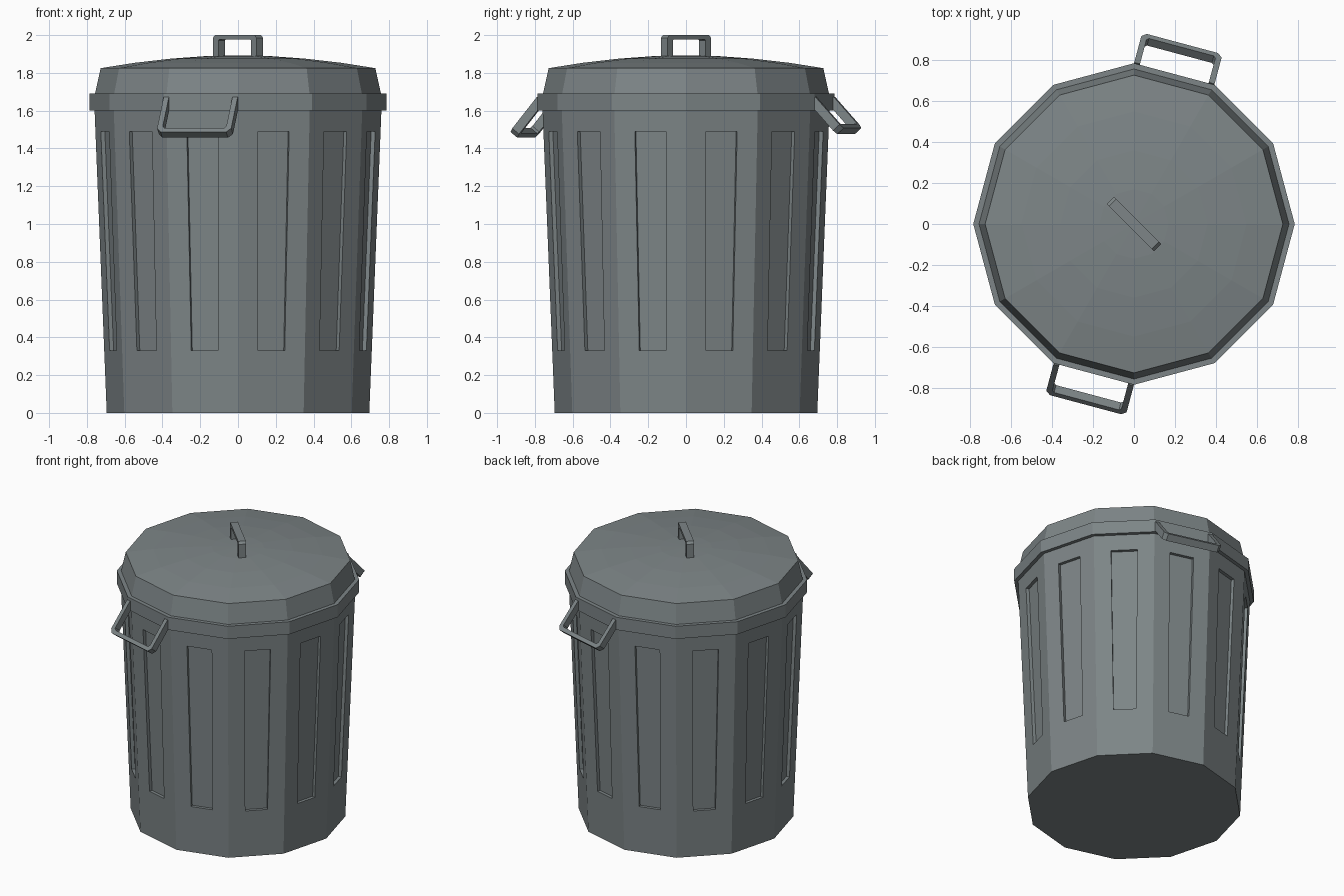
import bpy, bmesh, math
from mathutils import Vector

if "Cube" in bpy.data.objects:
    bpy.data.objects.remove(bpy.data.objects["Cube"])

N = 12
grey = bpy.data.materials.new("dull grey metal")
grey.diffuse_color = (0.205, 0.235, 0.242, 1)
grey.use_nodes = True
grey.node_tree.nodes["Principled BSDF"].inputs["Base Color"].default_value = grey.diffuse_color


def finish(bm, name):
    bmesh.ops.remove_doubles(bm, verts=bm.verts, dist=1e-5)
    bmesh.ops.recalc_face_normals(bm, faces=bm.faces)
    me = bpy.data.meshes.new(name)
    bm.to_mesh(me)
    bm.free()
    me.materials.append(grey)
    ob = bpy.data.objects.new(name, me)
    bpy.context.collection.objects.link(ob)
    return ob


def quad(bm, pts):
    bm.faces.new([bm.verts.new(p) for p in pts])


def ring_point(i, r, z):
    a = 2 * math.pi * i / N
    return Vector((r * math.cos(a), r * math.sin(a), z))


def lathe(name, profile):
    """Turn an (r, z) profile into a closed twelve-sided solid."""
    bm = bmesh.new()
    rings = [[bm.verts.new(ring_point(i, r, z)) for i in range(N)] for r, z in profile]
    for lo, hi in zip(rings, rings[1:]):
        for i in range(N):
            j = (i + 1) % N
            bm.faces.new((lo[i], lo[j], hi[j], hi[i]))
    bm.faces.new(rings[0])
    bm.faces.new(rings[-1])
    return finish(bm, name)


def strap(name, outer, inner, origin, along, out, half):
    """Bent bar: outer and inner outlines in a plane, thickened both ways."""
    bm = bmesh.new()
    side = along.cross(out).normalized() * half
    rows = []
    for o, n in zip(outer, inner):
        po = origin + along * o[0] + out * o[1]
        pn = origin + along * n[0] + out * n[1]
        rows.append([bm.verts.new(p) for p in (po - side, po + side, pn + side, pn - side)])
    for a, b in zip(rows, rows[1:]):
        for k in range(4):
            m = (k + 1) % 4
            bm.faces.new((a[k], a[m], b[m], b[k]))
    bm.faces.new(rows[0])
    bm.faces.new(rows[-1])
    return finish(bm, name)


def mirrored(pts):
    return pts + [(-x, y) for x, y in reversed(pts)]


# tapered body with a sunken panel on each side
R0, R1, H = 0.695, 0.76, 1.62
P0, P1, DEPTH = 0.33, 1.49, 0.022


def wall(i, z, off=None, depth=0.0):
    """Point on side i at height z, off = sideways distance from its middle."""
    r = R0 + (R1 - R0) * z / H
    a, b = ring_point(i, r, z), ring_point(i + 1, r, z)
    mid = (a + b) / 2
    n = Vector((mid.x, mid.y, 0)).normalized()
    return mid + (b - a).normalized() * off - n * depth


bm = bmesh.new()
for i in range(N):
    outer = [ring_point(i, R0, 0), ring_point(i + 1, R0, 0),
             ring_point(i + 1, R1, H), ring_point(i, R1, H)]
    spots = [(P0, -0.073), (P0, 0.073), (P1, 0.085), (P1, -0.085)]
    edge = [wall(i, z, o) for z, o in spots]
    deep = [wall(i, z, o, DEPTH) for z, o in spots]
    for k in range(4):
        m = (k + 1) % 4
        quad(bm, (outer[k], outer[m], edge[m], edge[k]))
        quad(bm, (edge[k], edge[m], deep[m], deep[k]))
    quad(bm, deep)
quad(bm, [ring_point(i, R0, 0) for i in range(N)])
quad(bm, [ring_point(i, R1, H) for i in range(N)])
finish(bm, "bin_body")

# rim band and domed lid
lathe("rim", [(0.74, 1.60), (0.785, 1.60), (0.785, 1.69), (0.74, 1.69)])
lathe("lid", [(0.757, 1.68), (0.757, 1.69), (0.727, 1.825), (0.55, 1.853),
              (0.36, 1.875), (0.17, 1.889), (0.01, 1.893)])

# lid handle, set diagonally
strap("lid_handle",
      mirrored([(-0.164, 1.86), (-0.164, 1.985), (-0.148, 2.0)]),
      mirrored([(-0.122, 1.86), (-0.122, 1.972), (-0.116, 1.978)]),
      Vector((0, 0, 0)), Vector((1, -1, 0)).normalized(), Vector((0, 0, 1)), 0.025)

# two side handles slanting down from the rim
for name, deg, drop in (("front_handle", 255, 0.185), ("back_handle", 75, 0.165)):
    a = math.radians(deg)
    n = Vector((math.cos(a), math.sin(a), 0))
    t = Vector((-n.y, n.x, 0))
    slope = Vector((n.x * 0.15, n.y * 0.15, -drop))
    L = slope.length
    strap(name,
          mirrored([(-0.203, 0), (-0.203, L - 0.025), (-0.18, L)]),
          mirrored([(-0.174, 0), (-0.174, L - 0.04), (-0.164, L - 0.028)]),
          n * 0.745 + Vector((0, 0, 1.657)), t, slope.normalized(), 0.024)
